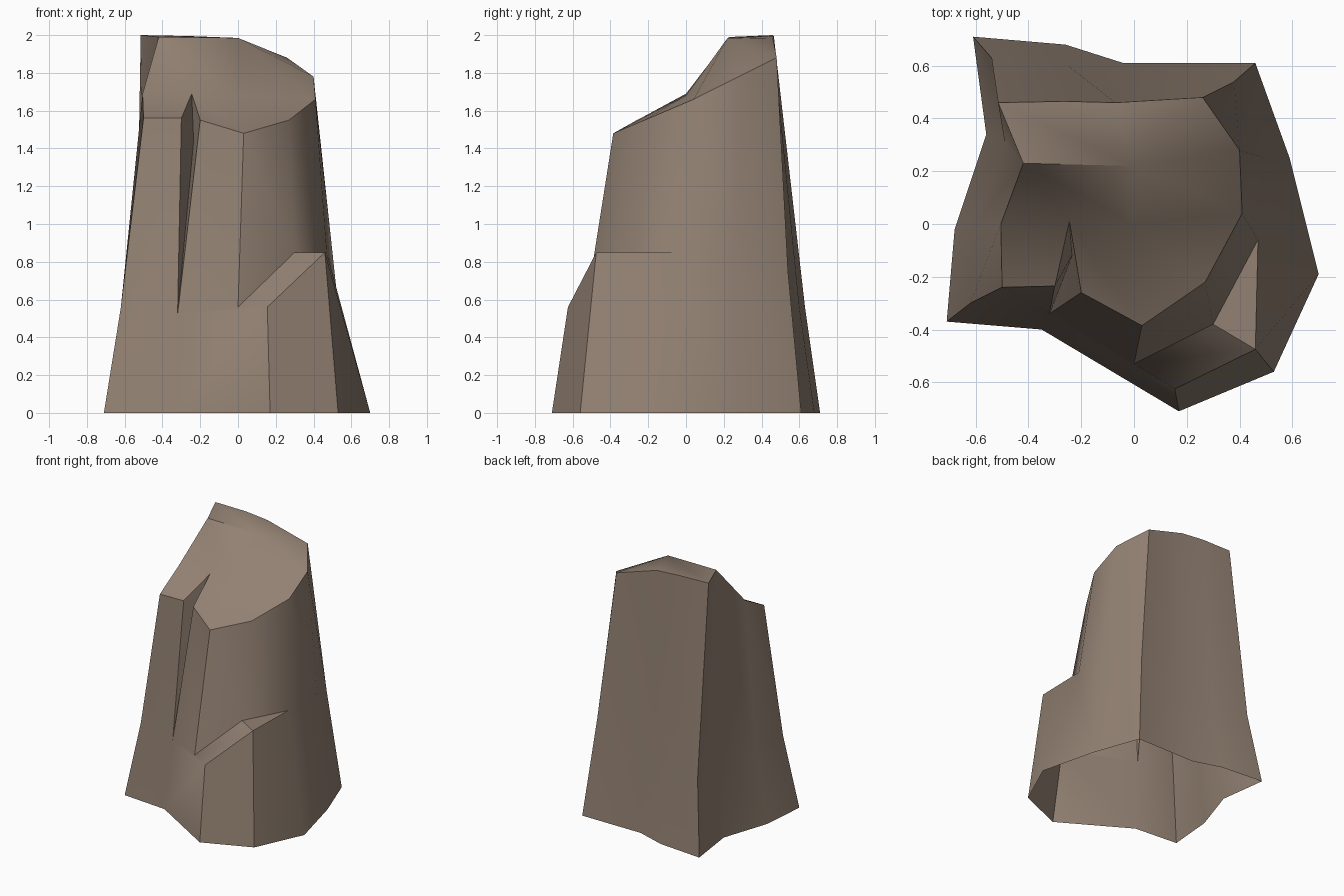
import bpy, bmesh, math

if "Cube" in bpy.data.objects:
    bpy.data.objects.remove(bpy.data.objects["Cube"])

bark = bpy.data.materials.new("brown_bark")
bark.diffuse_color = (0.29, 0.22, 0.17, 1)
bark.use_nodes = True
bark.node_tree.nodes["Principled BSDF"].inputs["Base Color"].default_value = bark.diffuse_color

bm = bmesh.new()


def ring(points):
    return [bm.verts.new(p) for p in points]


def face(*vs):
    bm.faces.new(vs)


# Ground outline, running clockwise from the back left corner
base = ring([(x, y, 0) for x, y in [
    (-.61, .71), (-.26, .68), (-.04, .61), (.46, .61), (.59, .25), (.70, -.19),
    (.53, -.56), (.17, -.71), (-.35, -.40), (-.71, -.37), (-.68, -.02), (-.56, .34)]])

# Root flare ends here; columns 6 and 7 form the outer edge of the broken ledge
mid = ring([
    (-.54, .63, .56), (-.25, .60, .56), (-.05, .54, .56), (.38, .54, .75),
    (.50, .25, .85), (.47, -.06, .85), (.46, -.475, .85), (.155, -.625, .56),
    (-.32, -.34, .52), (-.62, -.30, .56), (-.60, 0, .56), (-.49, .31, .56)])

# Slanted broken rim; column 8 is the right lip of the split
top = ring([
    (-.515, .46, 2), (-.26, .465, 1.995), (-.07, .46, 1.98), (.26, .48, 1.88),
    (.40, .28, 1.78), (.41, .04, 1.66), (.27, -.22, 1.55), (.03, -.385, 1.48),
    (-.20, -.26, 1.55), (-.50, -.24, 1.56), (-.505, 0, 1.69), (-.42, .23, 1.99)])

# Inner ledge corners, split vertices, crest and foot of the slanted break
in6, in7, lip, deep, split, crest, foot = ring([
    (.30, -.38, .85), (0, -.53, .56), (-.30, -.235, 1.56), (-.235, -.12, 1.44),
    (-.245, .01, 1.69), (0, .22, 1.985), (0, 0, 1.68)])

# Root flare walls
for i in range(12):
    j = (i + 1) % 12
    if i == 7:
        face(base[7], base[8], mid[8], in7, mid[7])
    else:
        face(base[i], base[j], mid[j], mid[i])

# Upper trunk walls, set back behind the ledge
inner = list(mid)
inner[6], inner[7] = in6, in7
outer = {8: lip}
for i in range(12):
    j = (i + 1) % 12
    face(inner[i], inner[j], top[j], outer.get(i, top[i]))

# Broken ledge
face(mid[5], mid[6], in6)
face(mid[6], mid[7], in7, in6)

# Split in the front
face(mid[8], deep, top[8])
face(deep, split, top[8])
face(mid[8], lip, deep)
face(lip, split, deep)

# Broken top
t = top
face(t[0], t[1], crest, t[11])
face(t[1], t[2], crest)
face(t[2], t[3], crest)
face(t[3], t[4], crest)
face(crest, t[4], t[5], foot)
face(t[11], crest, foot, split)
face(t[11], split, t[10])
face(t[10], split, lip, t[9])
face(split, foot, t[7], t[8])
face(foot, t[5], t[6], t[7])

bmesh.ops.recalc_face_normals(bm, faces=bm.faces)
mesh = bpy.data.meshes.new("tree_stump")
bm.to_mesh(mesh)
bm.free()
mesh.materials.append(bark)
stump = bpy.data.objects.new("tree_stump", mesh)
bpy.context.collection.objects.link(stump)
bpy.context.view_layer.objects.active = stump
stump.select_set(True)
bpy.ops.object.shade_smooth_by_angle(angle=math.radians(40))
